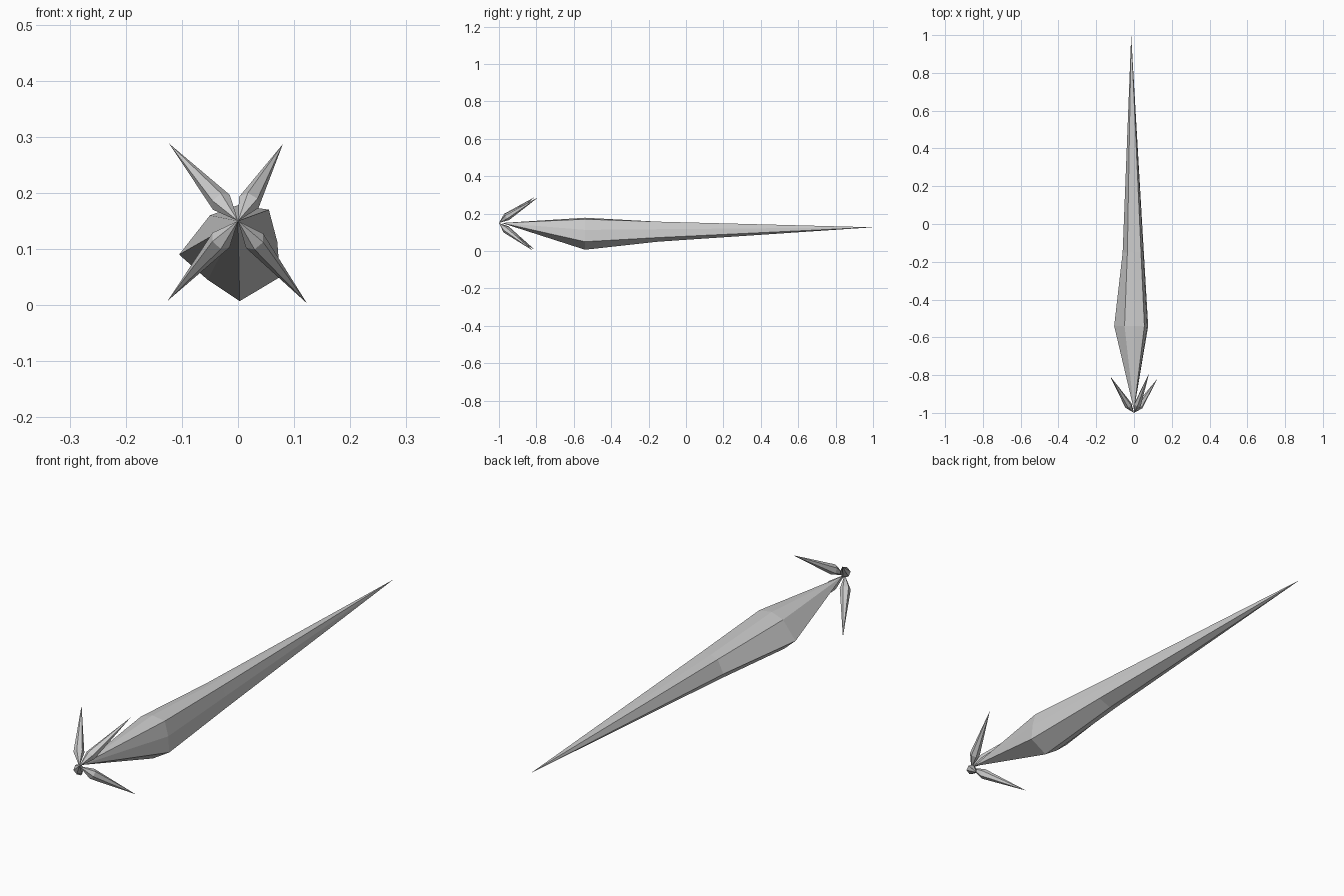
import bpy, bmesh, math
from mathutils import Vector

if "Cube" in bpy.data.objects:
    bpy.data.objects.remove(bpy.data.objects["Cube"])


def spindle(name, start, rings, end):
    """Flat-faced shape: point, one or more matching rings, point."""
    bm = bmesh.new()
    a, b = bm.verts.new(start), bm.verts.new(end)
    rows = [[bm.verts.new(p) for p in ring] for ring in rings]
    n = len(rows[0])
    for i in range(n):
        j = (i + 1) % n
        bm.faces.new((a, rows[0][i], rows[0][j]))
        for r, s in zip(rows, rows[1:]):
            bm.faces.new((r[i], s[i], s[j], r[j]))
        bm.faces.new((rows[-1][j], rows[-1][i], b))
    bmesh.ops.recalc_face_normals(bm, faces=bm.faces)
    mesh = bpy.data.meshes.new(name)
    bm.to_mesh(mesh)
    bm.free()
    ob = bpy.data.objects.new(name, mesh)
    bpy.context.collection.objects.link(ob)
    return ob


# Long irregular body: widest section, then a narrower one, as (x, z)
wide = [(-.105, .09), (-.05, .16), (0, .178), (.055, .17),
        (.07, .113), (.075, .05), (.003, .007), (-.054, .045)]
narrow = [(-.06, .095), (-.035, .147), (-.004, .157), (.037, .157),
          (.048, .1165), (.052, .072), (-.002, .05), (-.04, .068)]
spindle("body", (0, -.985, .15),
        [[(x, -.54, z) for x, z in wide], [(x, -.15, z) for x, z in narrow]],
        (-.015, 1, .127))

# Four barbs sweeping back from the front point, bowed slightly forward
hub = Vector((0, -1, .15))
tips = {"upper_left_barb": (-.123, -.81, .288),
        "upper_right_barb": (.08, -.79, .287),
        "lower_right_barb": (.123, -.82, .003),
        "lower_left_barb": (-.125, -.81, .008)}
for name, tip in tips.items():
    tip = Vector(tip)
    axis = (tip - hub).normalized()
    side = axis.cross(Vector((0, 1, 0))).normalized()
    up = side.cross(axis)
    centre = hub.lerp(tip, .24) + Vector((0, -.006, 0))
    ring = [centre + .02 * (math.cos(t) * side + math.sin(t) * up)
            for t in (i * math.tau / 6 for i in range(6))]
    spindle(name, hub, [ring], tip)
